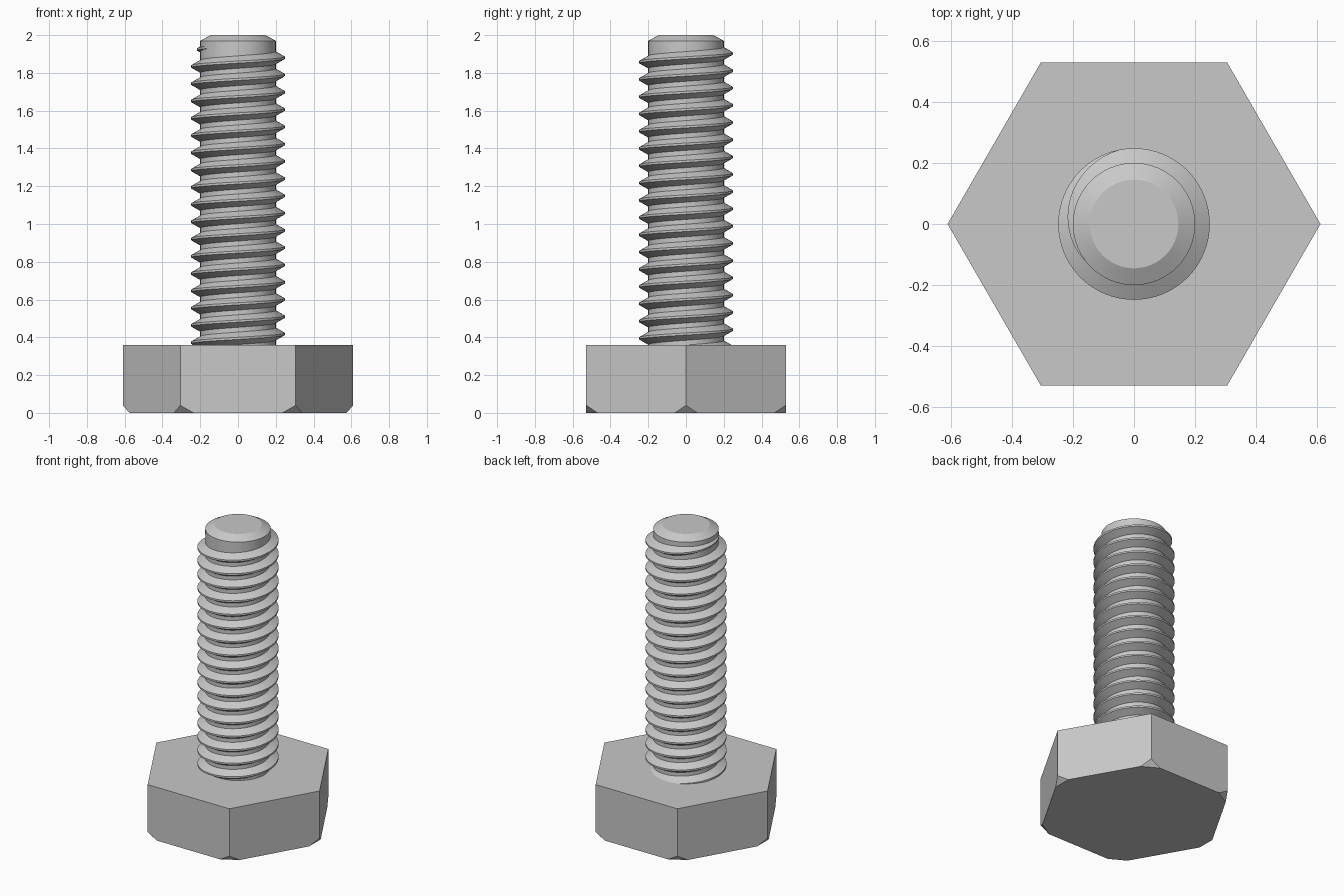
import bpy, bmesh, math
from mathutils import Vector

if "Cube" in bpy.data.objects:
    bpy.data.objects.remove(bpy.data.objects["Cube"])

steel = bpy.data.materials.new("grey_steel")
steel.use_nodes = True
GREY = (0.58, 0.58, 0.58, 1)
steel.diffuse_color = GREY
steel.node_tree.nodes["Principled BSDF"].inputs["Base Color"].default_value = GREY

HEAD_R, HEAD_H = 0.61, 0.36
CORE_R, CREST_R = 0.2, 0.248
PITCH = 0.0914
STEPS = 64                      # segments per turn


def polar(r, angle, z):
    return Vector((r * math.cos(angle), r * math.sin(angle), z))


def finish(bm, name, smooth):
    bmesh.ops.recalc_face_normals(bm, faces=bm.faces)
    mesh = bpy.data.meshes.new(name)
    bm.to_mesh(mesh)
    bm.free()
    mesh.materials.append(steel)
    obj = bpy.data.objects.new(name, mesh)
    bpy.context.collection.objects.link(obj)
    if smooth:
        bpy.ops.object.select_all(action='DESELECT')
        obj.select_set(True)
        bpy.context.view_layer.objects.active = obj
        bpy.ops.object.shade_smooth_by_angle(angle=math.radians(25))
    return obj


def bridge(bm, a, b, closed=True):
    n = len(a)
    for i in range(n if closed else n - 1):
        j = (i + 1) % n
        bm.faces.new((a[i], a[j], b[j], b[i]))


# Hexagonal head with its lower corners cut off
bm = bmesh.new()
CUT, CUT_H = 0.07, 0.04
corners = [polar(HEAD_R, k * math.pi / 3, 0) for k in range(6)]
top = [bm.verts.new(c + Vector((0, 0, HEAD_H))) for c in corners]
tips = [bm.verts.new(c + Vector((0, 0, CUT_H))) for c in corners]
before, after = [], []
for k, c in enumerate(corners):
    before.append(bm.verts.new(c + (corners[k - 1] - c).normalized() * CUT))
    after.append(bm.verts.new(c + (corners[(k + 1) % 6] - c).normalized() * CUT))
bm.faces.new(top)
bm.faces.new([v for pair in zip(before, after) for v in pair])
for k in range(6):
    j = (k + 1) % 6
    bm.faces.new((tips[k], after[k], before[j], tips[j], top[j], top[k]))
    bm.faces.new((before[k], after[k], tips[k]))
finish(bm, "hex_head", False)

# Plain core of the shank with a chamfered tip
bm = bmesh.new()
profile = [(CORE_R, HEAD_H - 0.02), (CORE_R, 1.97), (0.145, 2.0)]
rings = [[bm.verts.new(polar(r, math.tau * i / STEPS, z)) for i in range(STEPS)]
         for r, z in profile]
for a, b in zip(rings, rings[1:]):
    bridge(bm, a, b)
bm.faces.new(rings[0])
bm.faces.new(rings[-1])
finish(bm, "shank_core", True)

# Right-handed helical thread, starting in the head and fading out near the tip
bm = bmesh.new()
TOP_CREST = 1.88                # crest height on the +x side
FIRST, LAST = -17 * STEPS, int(STEPS * 0.61)
FADE = STEPS * 0.28
ROOT_HALF, CREST_HALF = PITCH * 0.375, PITCH / 16
sections = []
for i in range(FIRST, LAST + 1):
    angle = math.tau * i / STEPS
    z = TOP_CREST + PITCH * i / STEPS
    size = min(1, (LAST - i) / (LAST - FADE))
    crest = CORE_R + (CREST_R - CORE_R) * size
    root = CORE_R - 0.002
    spread = CREST_HALF + (ROOT_HALF - CREST_HALF) * size
    sections.append([bm.verts.new(polar(r, angle, z + dz)) for r, dz in (
        (root, -spread), (crest, -CREST_HALF), (crest, CREST_HALF), (root, spread))])
for a, b in zip(sections, sections[1:]):
    bridge(bm, a, b)
bm.faces.new(sections[0])
bm.faces.new(sections[-1])
finish(bm, "screw_thread", True)
